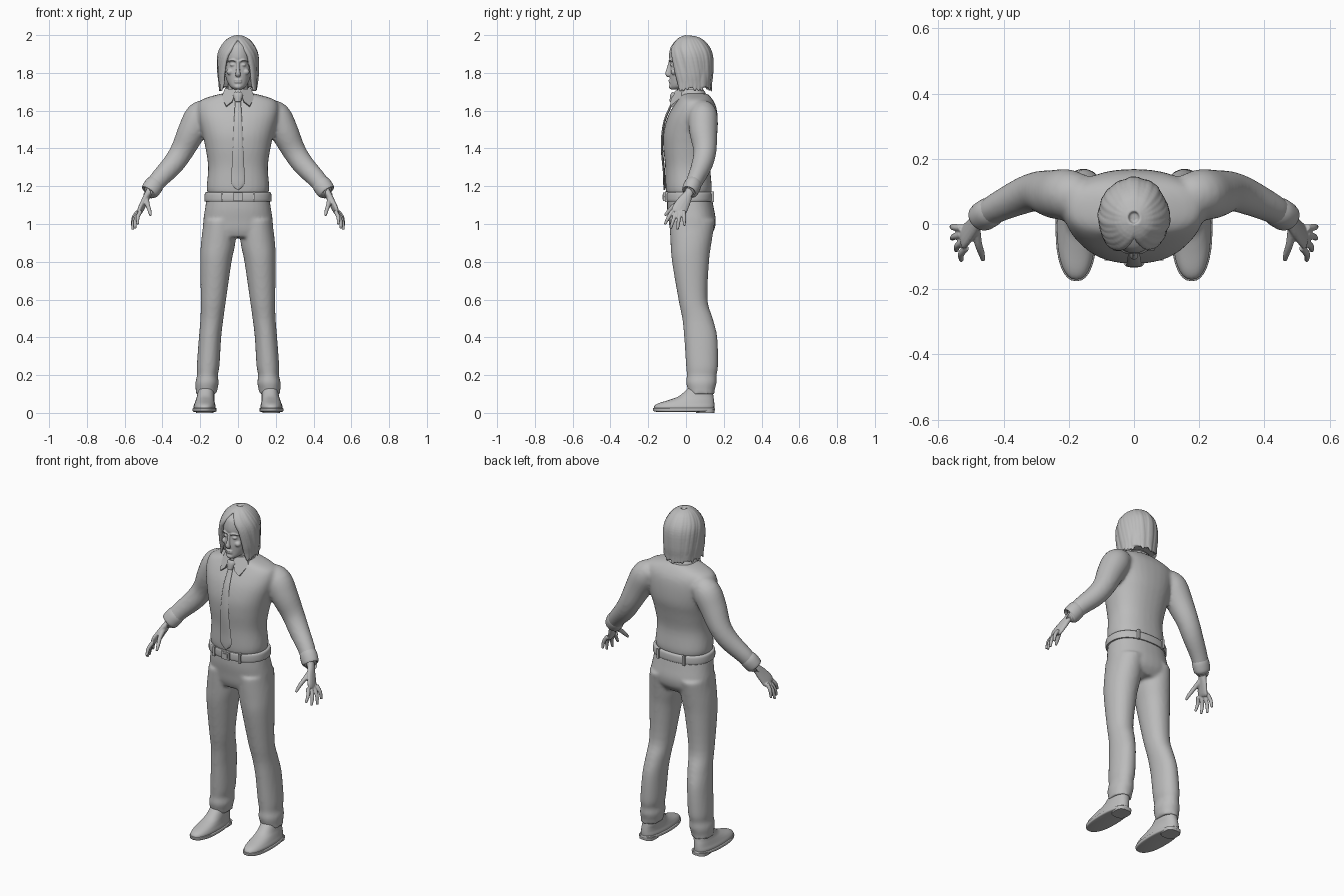
import bpy
import bmesh
import random
from math import sin, cos, pi, radians, copysign
from mathutils import Vector, Matrix

random.seed(4)
default_cube = bpy.data.objects.get("Cube")
if default_cube:
    bpy.data.objects.remove(default_cube, do_unlink=True)

# One plain clay colour for the whole figure
clay = bpy.data.materials.new("clay_grey")
clay.use_nodes = True
clay.diffuse_color = (0.5, 0.5, 0.5, 1)
clay.node_tree.nodes["Principled BSDF"].inputs["Base Color"].default_value = clay.diffuse_color


def spline(rows, steps=4):
    """Resample rows of numbers with a Catmull-Rom curve."""
    rows = [Vector(row) for row in rows]
    padded = [rows[0]] + rows + [rows[-1]]
    result = []
    for a, b, c, d in zip(padded, padded[1:], padded[2:], padded[3:]):
        for step in range(steps):
            t = step / steps
            result.append(b + (c - a) * (t / 2) + (a * 2 - b * 5 + c * 4 - d) * (t * t / 2)
                          + (b * 3 - a - c * 3 + d) * (t ** 3 / 2))
    return result + [rows[-1]]


def skin(bm, rings):
    """Bridge rings of points into a closed tube."""
    loops = [[bm.verts.new(point) for point in ring] for ring in rings]
    count = len(loops[0])
    for low, high in zip(loops, loops[1:]):
        for i in range(count):
            j = (i + 1) % count
            bm.faces.new((low[i], low[j], high[j], high[i]))
    bm.faces.new(loops[0][::-1])
    bm.faces.new(loops[-1])


def loft(bm, rows, side=1, power=2.3, count=32):
    """Stack level outlines: height, centre x, half width, front y, back y."""
    def bend(value):
        return copysign(abs(value) ** (2 / power), value)
    angles = [2 * pi * i / count for i in range(count)]
    skin(bm, [[(side * x + width * bend(cos(a)),
                (front + back) / 2 + (back - front) / 2 * bend(sin(a)), z) for a in angles]
              for z, x, width, front, back in spline(rows)])


def sweep(bm, rows, side=1, facing=(0, 1, 0), count=12, steps=4):
    """Sweep an ellipse along a path: x, y, z, half width, half thickness."""
    rows = spline([(side * row[0], *row[1:]) for row in rows], steps)
    rings = []
    for i, row in enumerate(rows):
        ahead, behind = rows[min(i + 1, len(rows) - 1)], rows[max(i - 1, 0)]
        tangent = Vector((ahead - behind)[:3]).normalized()
        across = tangent.cross(Vector(facing)).normalized()
        normal = across.cross(tangent)
        rings.append([Vector(row[:3]) + across * row[3] * cos(2 * pi * k / count)
                      + normal * row[4] * sin(2 * pi * k / count) for k in range(count)])
    skin(bm, rings)


def ball(bm, centre, size):
    matrix = Matrix.Translation(centre) @ Matrix.Diagonal((*size, 1))
    bmesh.ops.create_uvsphere(bm, u_segments=24, v_segments=14, radius=1, matrix=matrix)


def block(bm, centre, size):
    matrix = Matrix.Translation(centre) @ Matrix.Diagonal((*size, 1))
    bmesh.ops.create_cube(bm, size=1, matrix=matrix)


def finish(name, bm, mirror=False, voxel=0, smooth=0):
    """Turn the mesh into a named part, optionally mirrored and fused."""
    bmesh.ops.recalc_face_normals(bm, faces=bm.faces)
    mesh = bpy.data.meshes.new(name)
    bm.to_mesh(mesh)
    bm.free()
    mesh.materials.append(clay)
    part = bpy.data.objects.new(name, mesh)
    bpy.context.collection.objects.link(part)
    bpy.ops.object.select_all(action="DESELECT")
    part.select_set(True)
    bpy.context.view_layer.objects.active = part
    bpy.ops.object.shade_smooth_by_angle(angle=radians(40))
    if voxel:
        remesh = part.modifiers.new("Remesh", "REMESH")
        remesh.mode, remesh.voxel_size, remesh.use_smooth_shade = "VOXEL", voxel, True
    if smooth:
        part.modifiers.new("Smooth", "SMOOTH").iterations = smooth
    if mirror:
        part.modifiers.new("Mirror", "MIRROR").use_mirror_merge = False


# Shirt: torso and sleeves fused together
shirt = bmesh.new()
loft(shirt, [(1.15, 0, .155, -.1, .13), (1.19, 0, .166, -.108, .137), (1.3, 0, .158, -.11, .13),
             (1.4, 0, .172, -.12, .148), (1.48, 0, .19, -.12, .166), (1.56, 0, .21, -.1, .168),
             (1.62, 0, .215, -.07, .16), (1.66, 0, .19, -.045, .14), (1.69, 0, .09, -.035, .115)])
for side in (1, -1):
    sweep(shirt, [(.15, .09, 1.605, .06, .06), (.2, .09, 1.57, .08, .078), (.245, .092, 1.49, .075, .075),
                  (.295, .1, 1.39, .063, .062), (.345, .085, 1.315, .058, .056),
                  (.42, .05, 1.235, .05, .046), (.45, .03, 1.195, .046, .042)], side, count=20)
finish("shirt", shirt, voxel=.01, smooth=7)

cuffs = bmesh.new()
sweep(cuffs, [(.43, .045, 1.225, .044, .04), (.445, .035, 1.205, .051, .046), (.468, .02, 1.172, .048, .043),
              (.471, .018, 1.168, .036, .032)], count=20)
finish("shirt_cuffs", cuffs, mirror=True)

# Trousers: hips and two legs fused together, with slightly folded hems
trousers = bmesh.new()
loft(trousers, [(1.15, 0, .164, -.1, .135), (1.08, 0, .175, -.1, .148), (1.02, 0, .184, -.092, .158),
                (.97, 0, .185, -.085, .15), (.93, 0, .17, -.07, .12)])
for side in (1, -1):
    loft(trousers, [(1.02, .095, .086, -.088, .155), (.9, .105, .091, -.082, .135),
                    (.8, .117, .083, -.074, .122), (.6, .13, .067, -.04, .114),
                    (.5, .138, .061, -.02, .142), (.4, .148, .059, -.01, .166),
                    (.25, .158, .06, 0, .17), (.2, .162, .055, .004, .162),
                    (.16, .164, .062, 0, .162), (.12, .167, .057, .01, .152),
                    (.1, .168, .058, .012, .152)], side, power=2.1)
finish("trousers", trousers, voxel=.01, smooth=5)

# Belt with buckle and loops
belt = bmesh.new()
loft(belt, [(1.12, 0, .168, -.102, .138), (1.124, 0, .178, -.112, .148), (1.164, 0, .175, -.112, .146),
            (1.168, 0, .16, -.1, .13)], count=48)
finish("belt", belt)
buckle = bmesh.new()
block(buckle, (0, -.115, 1.144), (.05, .012, .046))
block(buckle, (0, -.121, 1.144), (.03, .008, .026))
for x in (-.085, .085):
    block(buckle, (x, -.103, 1.144), (.012, .018, .056))
    block(buckle, (x, .14, 1.144), (.012, .018, .056))
finish("buckle_and_belt_loops", buckle)

# Tie following the chest, with its knot
tie = bmesh.new()
sweep(tie, [(0, -.062, 1.665, .014, .006), (0, -.083, 1.62, .017, .006), (0, -.112, 1.55, .021, .006),
            (0, -.126, 1.46, .025, .006), (0, -.126, 1.38, .029, .006), (0, -.117, 1.28, .034, .006),
            (0, -.115, 1.215, .036, .006), (0, -.114, 1.18, .004, .004)])
sweep(tie, [(0, -.06, 1.695, .022, .013), (0, -.066, 1.68, .026, .017), (0, -.075, 1.645, .015, .013)])
finish("tie", tie)

# Collar: neck band and two pointed wings
collar = bmesh.new()
loft(collar, [(1.66, 0, .085, -.05, .115), (1.69, 0, .078, -.052, .105), (1.715, 0, .066, -.045, .09)])
for side in (1, -1):
    wing = [Vector((side * x, y, z)) for x, y, z in
            ((.012, -.058, 1.705), (.03, -.083, 1.65), (.062, -.082, 1.625),
             (.088, -.025, 1.672), (.068, -.02, 1.72))]
    skin(collar, [wing, [point + Vector((0, .014, -.006)) for point in wing]])
finish("collar", collar)

# Head: neck, skull and facial features fused together
head = bmesh.new()
loft(head, [(1.64, 0, .06, -.03, .085), (1.72, 0, .054, -.03, .08), (1.78, 0, .055, -.02, .09)])
loft(head, [(1.712, 0, .02, -.078, -.03), (1.728, 0, .042, -.085, .02), (1.76, 0, .06, -.085, .07),
            (1.8, 0, .069, -.086, .1), (1.85, 0, .074, -.082, .11), (1.88, 0, .075, -.09, .115),
            (1.92, 0, .072, -.086, .11), (1.95, 0, .06, -.072, .1), (1.98, 0, .03, -.03, .06)], power=2.1)
sweep(head, [(0, -.084, 1.86, .007, .008), (0, -.092, 1.82, .009, .011), (0, -.098, 1.795, .014, .012),
             (0, -.09, 1.782, .012, .008)])
for z in (1.761, 1.751):
    ball(head, (0, -.085, z), (.021, .008, .005))
ball(head, (0, -.077, 1.727), (.02, .014, .013))
for side in (1, -1):
    ball(head, (side * .029, -.073, 1.842), (.014, .011, .007))
    ball(head, (side * .043, -.062, 1.805), (.018, .018, .016))
    sweep(head, [(.012, -.088, 1.862, .005, .005), (.03, -.085, 1.868, .005, .005),
                 (.052, -.068, 1.86, .004, .004)], side)
finish("head", head, voxel=.004, smooth=3)

# Hair: cap, nape and overlapping locks falling from a centre parting
hair = bmesh.new()
ball(hair, (0, .03, 1.872), (.094, .106, .114))
loft(hair, [(1.725, 0, .086, .035, .122), (1.78, 0, .092, 0, .13), (1.88, 0, .09, 0, .13)])
lock_count = 12
for side in (1, -1):
    for i in range(lock_count):
        start = 12 + 164 * i / (lock_count - 1)
        lift = random.uniform(.97, 1.03)
        tip = random.uniform(1.7, 1.725)
        path = []
        for elevation, drift in ((82, 0), (58, .1), (32, .25), (8, .45)):
            turn = radians(start + (1 - start / 180) * 75 * drift)
            reach = cos(radians(elevation)) * lift
            path.append((.098 * reach * sin(turn), .02 - .112 * reach * cos(turn),
                         1.865 + .123 * sin(radians(elevation)), .019, .012))
        for z, spread, drift, width in ((1.8, 1, .62, .02), (1.745, .96, .7, .017), (tip, 1, .72, .006)):
            turn = radians(start + (1 - start / 180) * 75 * drift)
            path.append((.098 * spread * lift * sin(turn), .02 - .112 * spread * lift * cos(turn),
                         z, width, width * .55))
        middle = radians(start + (1 - start / 180) * 35)
        sweep(hair, path, side, (side * sin(middle), -cos(middle), .3), count=10)
finish("hair", hair, voxel=.004, smooth=1)

# Hands: palm, four fingers and thumb
hands = bmesh.new()
sweep(hands, [(.455, .03, 1.195, .025, .02), (.475, .014, 1.16, .025, .019), (.495, -.01, 1.12, .036, .017),
              (.517, -.035, 1.075, .042, .015), (.525, -.042, 1.058, .036, .011)], facing=(1, 0, 0))
fingers = [((.515, -.072, 1.068), (.53, -.112, .998)), ((.523, -.053, 1.058), (.545, -.082, .975)),
           ((.53, -.033, 1.058), (.558, -.045, .97)), ((.53, -.012, 1.068), (.56, -.008, .99))]
for base, end in fingers:
    knuckle = Vector(base).lerp(Vector(end), .5) + Vector((.008, 0, .004))
    sweep(hands, [(*base, .011, .011), (*knuckle, .0105, .0105), (*end, .007, .007)], facing=(1, 0, 0))
sweep(hands, [(.485, -.015, 1.13, .016, .014), (.478, -.06, 1.1, .013, .012), (.468, -.09, 1.07, .011, .01),
              (.463, -.112, 1.045, .007, .007)], facing=(1, 0, 0))
finish("hands", hands, mirror=True, voxel=.004, smooth=3)

# Shoes: uppers, then soles with heels
uppers = bmesh.new()
loft(uppers, [(.012, .177, .056, -.166, .148), (.032, .177, .059, -.17, .15), (.05, .176, .054, -.148, .15),
              (.07, .174, .049, -.085, .148), (.09, .171, .046, -.035, .145), (.13, .169, .042, .01, .14)])
finish("shoe_uppers", uppers, mirror=True)
soles = bmesh.new()
loft(soles, [(.006, .177, .058, -.16, .1), (.01, .177, .063, -.172, .148), (.024, .177, .063, -.175, .152),
             (.026, .177, .054, -.16, .14)])
loft(soles, [(0, .175, .046, .052, .15), (.02, .175, .048, .05, .152)], power=3)
finish("shoe_soles", soles, mirror=True)
